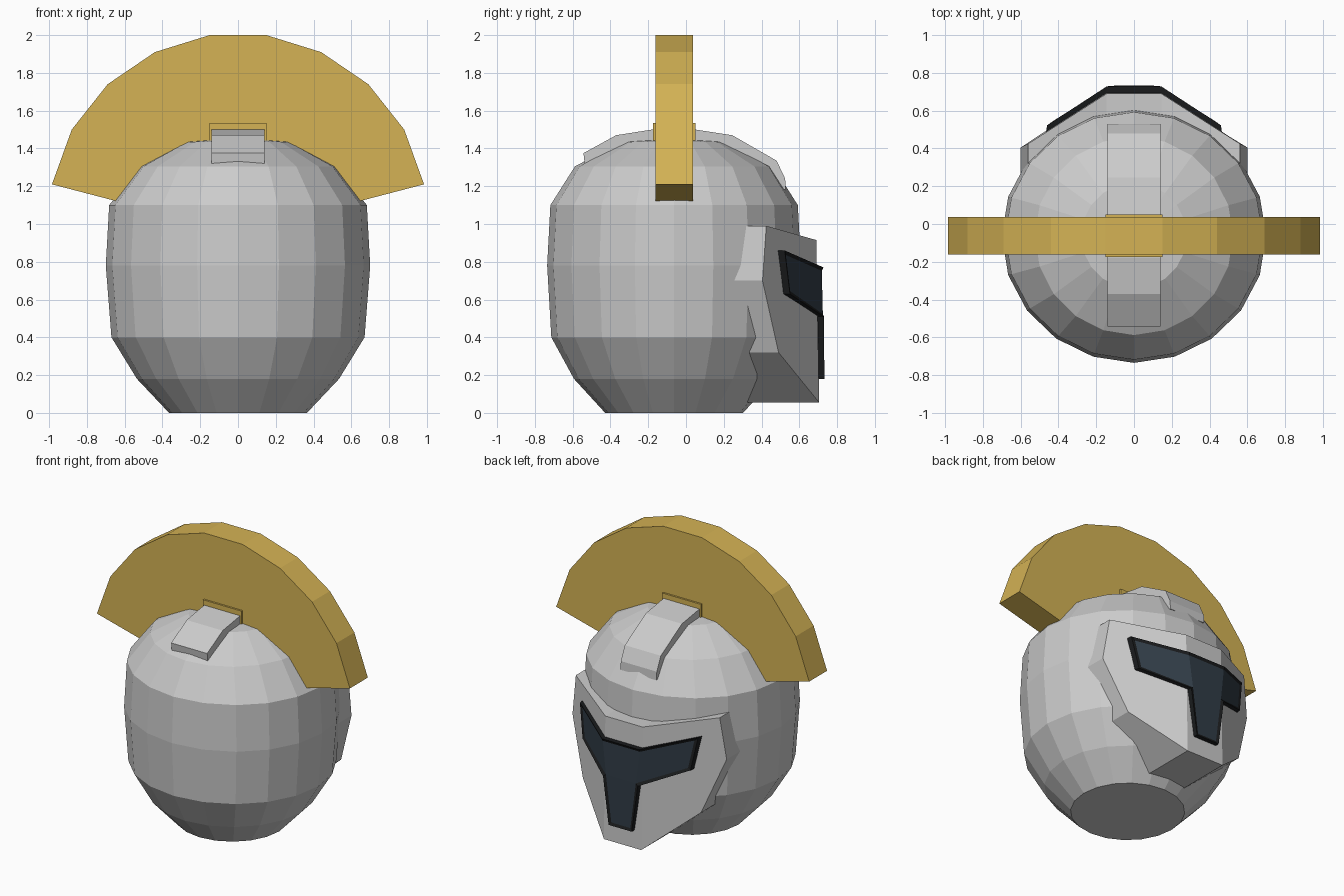
import bpy, bmesh
from math import sin, cos, pi

if "Cube" in bpy.data.objects:
    bpy.data.objects.remove(bpy.data.objects["Cube"])


def material(name, rgb):
    m = bpy.data.materials.new(name)
    m.diffuse_color = (*rgb, 1)
    m.use_nodes = True
    m.node_tree.nodes["Principled BSDF"].inputs["Base Color"].default_value = m.diffuse_color
    return m


gold = material("gold", (0.66, 0.45, 0.09))
black = material("black", (0.01, 0.011, 0.012))
glass = material("dark_glass", (0.03, 0.045, 0.062))


def finish(name, bm, *mats):
    bmesh.ops.recalc_face_normals(bm, faces=bm.faces[:])
    me = bpy.data.meshes.new(name)
    bm.to_mesh(me)
    bm.free()
    ob = bpy.data.objects.new(name, me)
    bpy.context.collection.objects.link(ob)
    for m in mats:
        me.materials.append(m)
    return ob


def prism(name, outline, place, lo, hi, *mats):
    """Extrude a flat outline from lo to hi; place(a, b, t) gives x, y, z."""
    bm = bmesh.new()
    ends = [[bm.verts.new(place(a, b, t)) for a, b in outline] for t in (lo, hi)]
    for ring in ends:
        bm.faces.new(ring)
    n = len(outline)
    for i in range(n):
        j = (i + 1) % n
        bm.faces.new((ends[0][i], ends[0][j], ends[1][j], ends[1][i]))
    return finish(name, bm, *mats)


def extrude_back(bm, move):
    """Close a sheet of faces into a solid whose back vertices go to move(co)."""
    front = bm.faces[:]
    ret = bmesh.ops.extrude_face_region(bm, geom=front, use_keep_orig=True)
    for v in ret["geom"]:
        if isinstance(v, bmesh.types.BMVert):
            v.co = move(v.co)
    return front


# Helmet shell: 20-sided rings (z, x radius, y radius)
rings = [(0, .365, .365), (.18, .535, .53), (.4, .67, .65), (.78, .7, .672),
         (1.1, .682, .655), (1.305, .525, .525), (1.435, .28, .28)]
N, CY = 20, -0.063
bm = bmesh.new()
loops = [[bm.verts.new((rx * sin(2 * pi * i / N), CY - ry * cos(2 * pi * i / N), z))
          for i in range(N)] for z, rx, ry in rings]
for a, b in zip(loops, loops[1:]):
    for i in range(N):
        j = (i + 1) % N
        bm.faces.new((a[i], a[j], b[j], b[i]))
bm.faces.new(loops[0])
pole = bm.verts.new((0, CY, 1.458))
for i in range(N):
    bm.faces.new((loops[-1][i], loops[-1][(i + 1) % N], pole))
finish("helmet_shell", bm)

# Transverse crest fan
half = [(.15, 2.0), (.44, 1.91), (.69, 1.74), (.88, 1.5), (.985, 1.21),
        (.64, 1.12), (.5, 1.29), (.27, 1.42), (.1, 1.44)]
prism("crest", half + [(-x, z) for x, z in reversed(half)],
      lambda a, b, t: (a, t, b), -.162, .037, gold)

# Crest clip
prism("crest_clip", [(-.15, 1.42), (.15, 1.42), (.15, 1.535), (-.15, 1.535)],
      lambda a, b, t: (a, t, b), -.175, .05, gold)

# Ridge band running front to back over the shell
band = [(-.543, 1.375), (-.37, 1.47), (-.18, 1.5), (.05, 1.5), (.245, 1.47),
        (.48, 1.335), (.525, 1.24), (.528, 1.18), (.45, 1.2), (.22, 1.38),
        (.05, 1.42), (-.18, 1.42), (-.35, 1.37), (-.535, 1.31)]
prism("ridge_band", band, lambda a, b, t: (t, a, b), -.14, .14)

# Face plate: central strip with two swept-back cheeks
bm = bmesh.new()
cheek = [(.145, .69, .915), (.56, .425, .99), (.6, .405, .70), (.46, .49, .32),
         (.145, .705, .055)]
sides = [[bm.verts.new((s * x, y, z)) for x, y, z in cheek] for s in (1, -1)]
for s in sides:
    bm.faces.new(s)
bm.faces.new((sides[0][0], sides[0][4], sides[1][4], sides[1][0]))
extrude_back(bm, lambda c: (c.x, .2, c.z))
finish("face_plate", bm)

# T-shaped visor with a black rim and recessed glass
wing = [(.145, .77), (.46, .86), (.42, .63), (.135, .51), (.09, .18)]


def visor_y(x, z):
    return .728 - .65 * max(0, x - .145) + .008 * (.77 - z)


bm = bmesh.new()
R, L = [[bm.verts.new((s * x, visor_y(x, z), z)) for x, z in wing] for s in (1, -1)]
for f in (R[:4], L[:4], (R[0], R[3], L[3], L[0]), (R[3], R[4], L[4], L[3])):
    bm.faces.new(f)
front = extrude_back(bm, lambda c: (c.x * 1.02, c.y - .06, c.z))
bmesh.ops.recalc_face_normals(bm, faces=bm.faces[:])
bmesh.ops.inset_region(bm, faces=front, thickness=.018, depth=-.008,
                       use_even_offset=True, use_boundary=True)
for f in front:
    f.material_index = 1
finish("visor", bm, black, glass)
